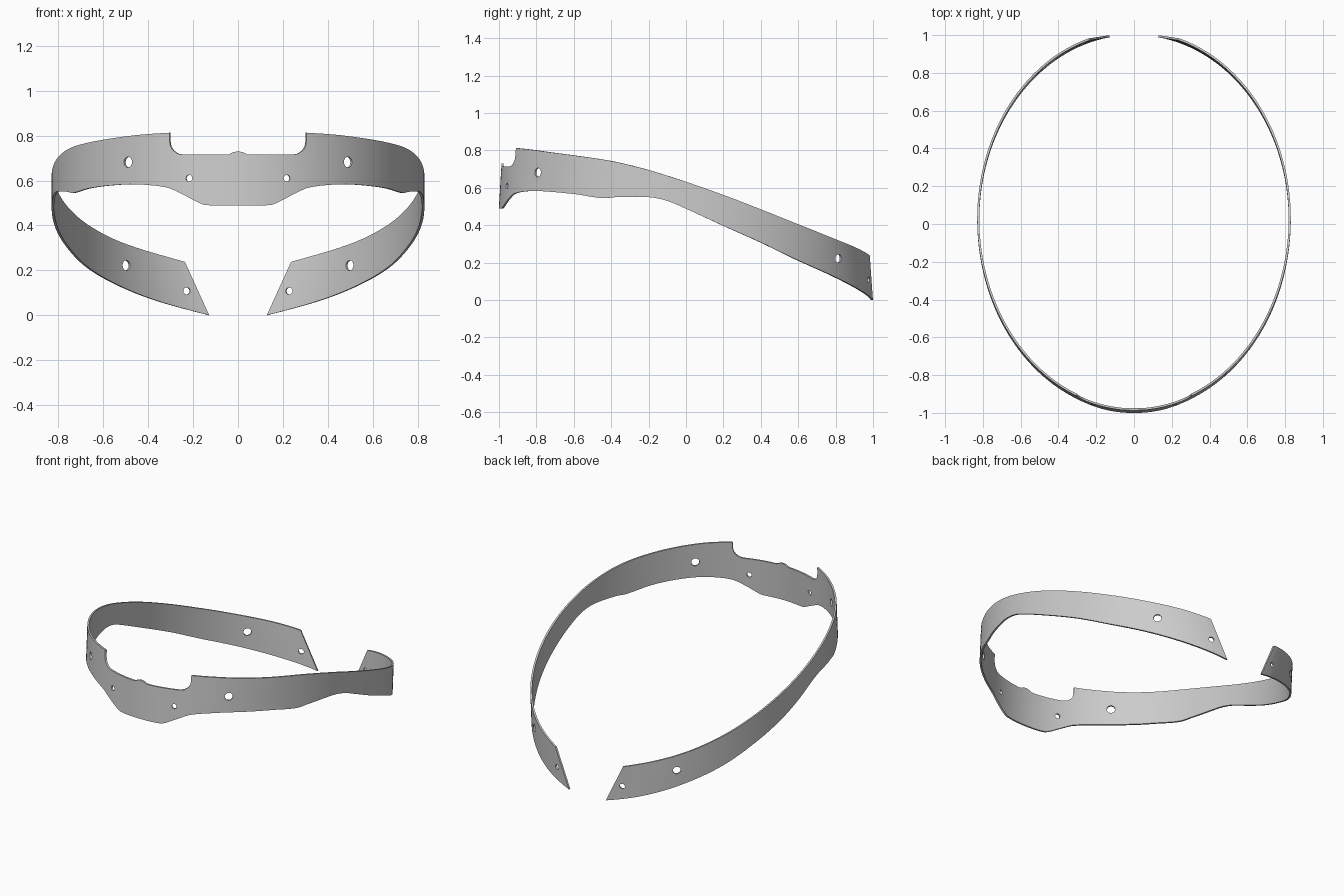
import bpy, bmesh
from math import sin, cos, asin, acos, pi, hypot
from mathutils import Vector, Matrix

cube = bpy.data.objects.get("Cube")
if cube:
    bpy.data.objects.remove(cube, do_unlink=True)

# Band is an elliptical tube, its axis leaning slightly backwards
HALF_W, HALF_D, LEAN, THICK = 0.83, 1.021, 0.06, 0.011
END, SHEAR_START, SHEAR = 2.984, 2.3, 0.136


def shift(z):
    return 0.021 + LEAN * (z - 0.5)


def normal(t):
    n = Vector((sin(t) / HALF_W, -cos(t) / HALF_D, 0))
    return n.normalized()


def surface(t, z, inset=0.0):
    p = Vector((HALF_W * sin(t), -HALF_D * cos(t) + shift(z), z))
    return p - normal(t) * inset


def from_front(points):
    return [(asin(x / HALF_W), z) for x, z in points]


def from_side(points):
    return [(acos(max(-1, min(1, -(y - shift(z)) / HALF_D))), z) for y, z in points]


def evaluate(points, t, smooth=True):
    """Height of an edge profile at angle t."""
    if t <= points[0][0]:
        return points[0][1]
    for i in range(len(points) - 1):
        (t0, z0), (t1, z1) = points[i], points[i + 1]
        if t <= t1:
            h = t1 - t0
            u = (t - t0) / h
            if not smooth:
                return z0 + (z1 - z0) * u
            pa, pb = points[max(i - 1, 0)], points[min(i + 2, len(points) - 1)]
            m0 = (z1 - pa[1]) / (t1 - pa[0]) * h
            m1 = (pb[1] - z0) / (pb[0] - t0) * h
            return ((2*u**3 - 3*u*u + 1) * z0 + (u**3 - 2*u*u + u) * m0
                    + (3*u*u - 2*u**3) * z1 + (u**3 - u*u) * m1)
    return points[-1][1]


# Edge profiles: notch with centre bump, long upper edge, long lower edge
notch = from_front([(0, .73), (.02, .727), (.04, .717), (.055, .715), (.245, .715),
                    (.27, .72), (.29, .735), (.301, .752), (.305, .775)])
upper = from_front([(.3055, .813), (.4, .807)]) + from_side(
    [(-.8, .8), (-.6, .773), (-.4, .743), (-.2, .695), (0, .632), (.2, .562),
     (.4, .485), (.6, .405), (.8, .325)]) + [(END - SHEAR, .238)]
lower = from_front([(0, .49), (.13, .49), (.16, .495), (.25, .54), (.31, .567),
                    (.4, .58), (.5, .583)]) + from_side(
    [(-.6, .567), (-.45, .545), (-.38, .55), (-.2, .55), (-.1, .53), (0, .488),
     (.2, .397), (.4, .308), (.6, .212), (.8, .122), (.92, .06)]) + [(END, 0)]


def top_angle(t):
    return t - SHEAR * max(0, t - SHEAR_START) / (END - SHEAR_START)


def top_height(t):
    if t <= notch[-1][0]:
        return evaluate(notch, t, False)
    return evaluate(upper, t)


# Angles of the cross-sections, including every notch corner
half = {END * i / 130 for i in range(131)}
half |= {t for t, z in notch} | {upper[0][0]}
angles = sorted({-t for t in half if t > 0} | half)

bm = bmesh.new()
rings = []
for a in angles:
    side, t = (-1 if a < 0 else 1), abs(a)
    tt = top_angle(t)
    zb, zt = evaluate(lower, t), top_height(tt)
    rings.append([bm.verts.new(surface(side * g, z, inset)) for g, z, inset in
                  ((t, zb, 0), (tt, zt, 0), (tt, zt, THICK), (t, zb, THICK))])
for r, s in zip(rings, rings[1:]):
    for k in range(4):
        j = (k + 1) % 4
        bm.faces.new((r[k], s[k], s[j], r[j]))
bm.faces.new(rings[0])
bm.faces.new(rings[-1][::-1])
bmesh.ops.recalc_face_normals(bm, faces=bm.faces)


def make_object(name, bm):
    mesh = bpy.data.meshes.new(name)
    bm.to_mesh(mesh)
    bm.free()
    ob = bpy.data.objects.new(name, mesh)
    bpy.context.collection.objects.link(ob)
    return ob


band = make_object("head_band", bm)

# Rivet holes: angle, height, radius, mirrored left and right
holes = [(asin(.49 / HALF_W), .682, .024), (asin(.218 / HALF_W), .61, .015),
         (pi - asin(.505 / HALF_W), .222, .023), (pi - asin(.232 / HALF_W), .108, .016)]
bm = bmesh.new()
for t, z, r in holes:
    for a in (t, -t):
        turn = normal(a).to_track_quat('Z', 'Y').to_matrix().to_4x4()
        bmesh.ops.create_cone(bm, cap_ends=True, segments=24, radius1=r, radius2=r,
                              depth=.1, matrix=Matrix.Translation(surface(a, z)) @ turn)
cutter = make_object("hole_cutter", bm)
cutter.hide_render = True

cut = band.modifiers.new("holes", 'BOOLEAN')
cut.operation, cut.solver, cut.object = 'DIFFERENCE', 'EXACT', cutter
bpy.ops.object.select_all(action='DESELECT')
bpy.context.view_layer.objects.active = band
band.select_set(True)
bpy.ops.object.modifier_apply(modifier=cut.name)
bpy.data.objects.remove(cutter, do_unlink=True)

# Plain grey finish
grey = bpy.data.materials.new("plain_grey")
grey.use_nodes = True
colour = (0.6, 0.6, 0.6, 1)
grey.diffuse_color = colour
grey.node_tree.nodes["Principled BSDF"].inputs["Base Color"].default_value = colour
band.data.materials.clear()
band.data.materials.append(grey)
bpy.ops.object.shade_smooth_by_angle(angle=0.5)
